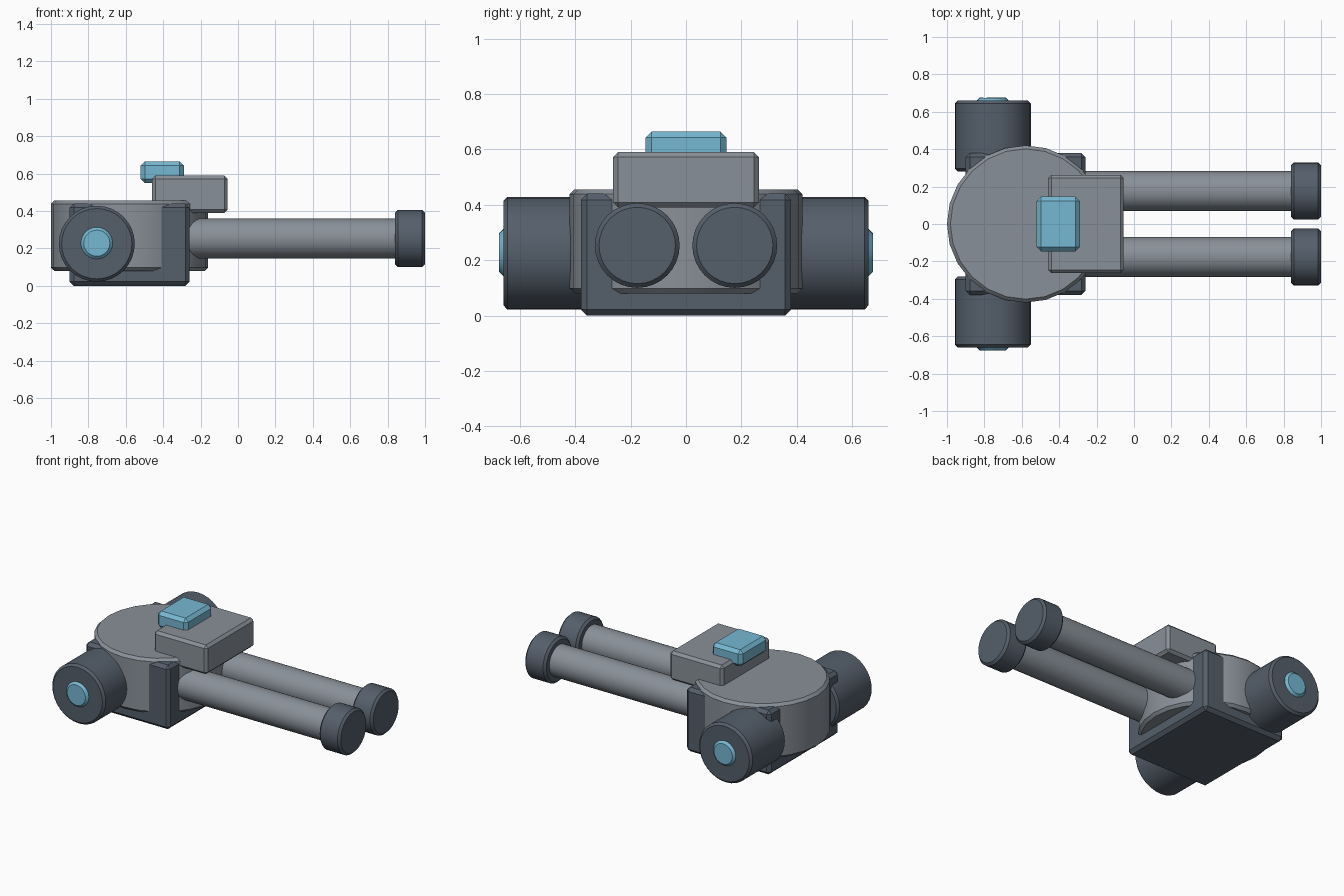
import bpy
import math

cube = bpy.data.objects.get("Cube")
if cube:
    bpy.data.objects.remove(cube, do_unlink=True)


def material(name, rgb):
    mat = bpy.data.materials.new(name)
    mat.use_nodes = True
    mat.diffuse_color = (*rgb, 1)
    mat.node_tree.nodes["Principled BSDF"].inputs["Base Color"].default_value = (*rgb, 1)
    return mat


grey = material("steel grey", (0.25, 0.28, 0.315))
dark = material("dark slate", (0.09, 0.114, 0.147))
cyan = material("light cyan", (0.18, 0.48, 0.65))


def finish(name, mat, bevel):
    """Name and colour the active part, chamfer its rims and shade it."""
    obj = bpy.context.object
    obj.name = name
    obj.data.materials.append(mat)
    bpy.ops.object.transform_apply(location=False, rotation=True, scale=True)
    mod = obj.modifiers.new("Chamfer", "BEVEL")
    mod.width = bevel
    mod.segments = 1
    mod.limit_method = "ANGLE"
    mod.angle_limit = math.radians(40)
    bpy.ops.object.modifier_apply(modifier=mod.name)
    bpy.ops.object.shade_smooth_by_angle(angle=math.radians(30))
    return obj


def box(name, mat, x, y, z, bevel=0.02):
    """Chamfered box given by its (low, high) extents."""
    spans = (x, y, z)
    bpy.ops.mesh.primitive_cube_add(size=1, location=[sum(s) / 2 for s in spans])
    bpy.context.object.scale = [s[1] - s[0] for s in spans]
    return finish(name, mat, bevel)


def cylinder(name, mat, centre, radius, length, axis="Z", sides=32, bevel=0.015):
    turn = {"X": (0, math.pi / 2, 0), "Y": (math.pi / 2, 0, 0), "Z": (0, 0, 0)}[axis]
    bpy.ops.mesh.primitive_cylinder_add(vertices=sides, radius=radius, depth=length,
                                        location=centre, rotation=turn)
    return finish(name, mat, bevel)


# Body: square base with the round drum set into it
box("base_block", dark, (-0.90, -0.26), (-0.38, 0.38), (0, 0.44), 0.022)
cylinder("turret_drum", grey, (-0.58, 0, 0.268), 0.42, 0.376, sides=24, bevel=0.018)

# Roof housing and its sight
box("roof_housing", grey, (-0.46, -0.055), (-0.263, 0.263), (0.39, 0.59), 0.018)
box("sight_block", cyan, (-0.52, -0.29), (-0.146, 0.146), (0.55, 0.664), 0.022)

# Paired side pods, lamps and barrels
for side, s in (("left", 1), ("right", -1)):
    cylinder(side + "_pod", dark, (-0.755, s * 0.471, 0.225), 0.203, 0.378, "Y")
    cylinder(side + "_pod_lamp", cyan, (-0.755, s * 0.64, 0.228), 0.085, 0.07, "Y", 24)
    cylinder(side + "_barrel", grey, (0.22, s * 0.176, 0.253), 0.107, 1.3, "X")
    cylinder(side + "_muzzle", dark, (0.92, s * 0.176, 0.253), 0.153, 0.16, "X")
